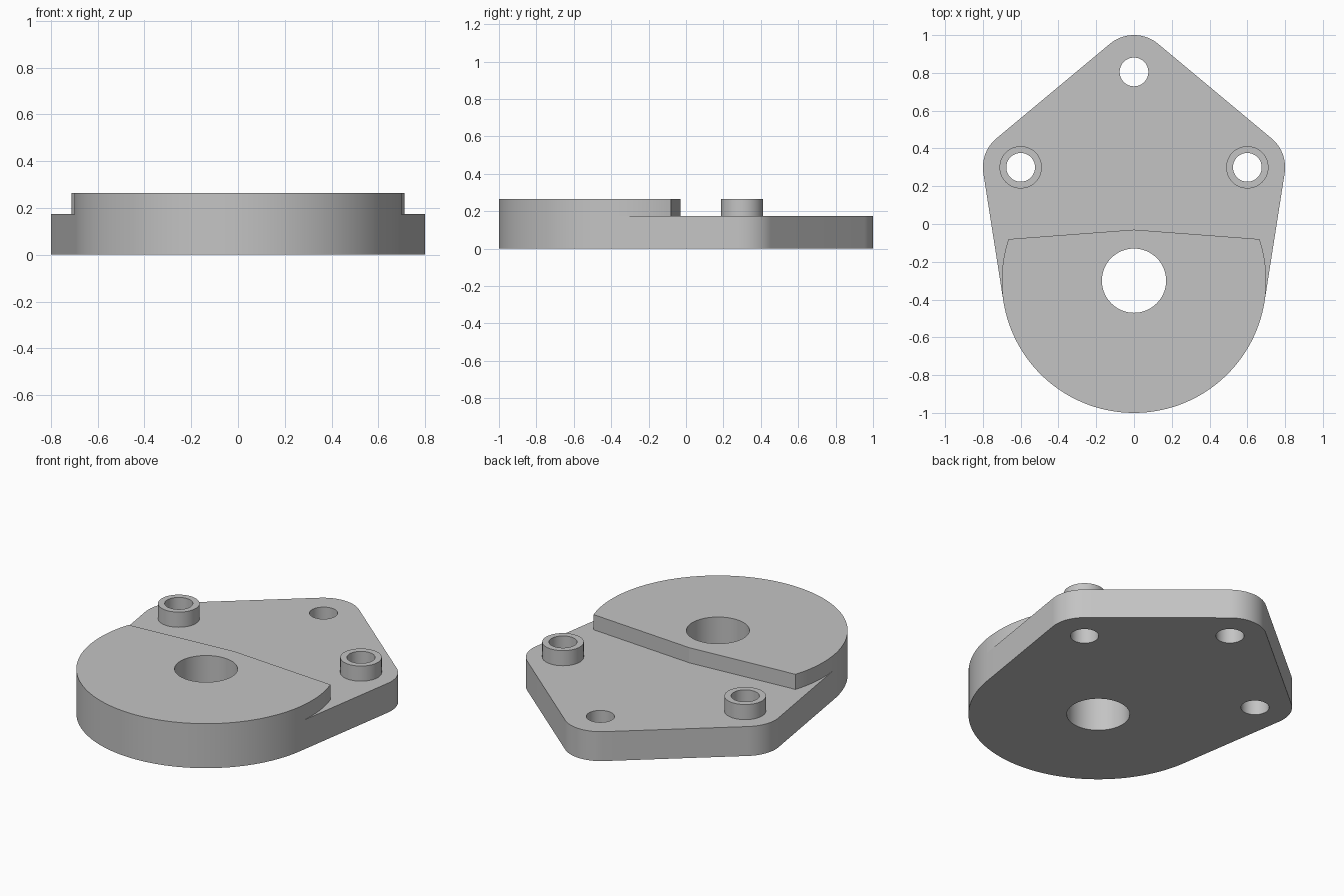
import bpy
import bmesh
from math import acos, asin, atan2, cos, hypot, pi, radians, sin, tau

cube = bpy.data.objects.get("Cube")
if cube:
    bpy.data.objects.remove(cube, do_unlink=True)

LEDGE, TOP = 0.175, 0.265
BELLY_Y, BELLY_R = -0.3, 0.7
LUG_X, LUG_Y, TIP_Y, LUG_R = 0.6, 0.3, 0.8, 0.2
BOLT_R, BOSS_R, BORE_R = 0.076, 0.112, 0.17

grey = bpy.data.materials.new("plain grey")
grey.use_nodes = True
grey.diffuse_color = (0.55, 0.55, 0.55, 1)
grey.node_tree.nodes["Principled BSDF"].inputs["Base Color"].default_value = grey.diffuse_color


def arc(x, y, r, start, end, n):
    return [(x + r * cos(start + (end - start) * i / n),
             y + r * sin(start + (end - start) * i / n)) for i in range(n + 1)]


def circle(x, y, r, n=72):
    return arc(x, y, r, 0, tau, n)[:-1]


def fill(bm, loops, z, up=True):
    """Flat face region: outline first, then any holes."""
    edges = []
    for loop in loops:
        vs = [bm.verts.new((x, y, z)) for x, y in loop]
        edges += [bm.edges.new((vs[i - 1], vs[i])) for i in range(len(vs))]
    made = bmesh.ops.triangle_fill(bm, edges=edges, use_beauty=True, normal=(0, 0, 1))
    for f in made["geom"]:
        if isinstance(f, bmesh.types.BMFace):
            f.normal_update()
            if (f.normal.z > 0) != up:
                f.normal_flip()


def wall(bm, path, z0, z1, closed=False):
    """Upright wall facing right of the path direction."""
    path = path + path[:1] if closed else path
    low = [bm.verts.new((x, y, z0)) for x, y in path]
    high = [bm.verts.new((x, y, z1)) for x, y in path]
    for i in range(len(path) - 1):
        bm.faces.new((low[i], low[i + 1], high[i + 1], high[i]))


def finish(bm, name):
    bmesh.ops.remove_doubles(bm, verts=bm.verts[:], dist=1e-5)
    mesh = bpy.data.meshes.new(name)
    bm.to_mesh(mesh)
    bm.free()
    mesh.materials.append(grey)
    ob = bpy.data.objects.new(name, mesh)
    bpy.context.collection.objects.link(ob)
    bpy.ops.object.select_all(action="DESELECT")
    ob.select_set(True)
    bpy.context.view_layer.objects.active = ob
    bpy.ops.object.shade_smooth_by_angle(angle=radians(7))


# Outline: big round belly joined by tangents to three rounded lugs
dy = LUG_Y - BELLY_Y
a = atan2(dy, LUG_X) - acos((BELLY_R - LUG_R) / hypot(LUG_X, dy))
b = atan2(LUG_X, TIP_Y - LUG_Y)
belly = arc(0, BELLY_Y, BELLY_R, pi - a, tau + a, 90)
lugs = (arc(LUG_X, LUG_Y, LUG_R, a, b, 16)
        + arc(0, TIP_Y, LUG_R, b, pi - b, 20)
        + arc(-LUG_X, LUG_Y, LUG_R, pi - b, pi - a, 16))
shell = [belly[-1]] + lugs + [belly[0]]

# Back edge of the raised deck, left to right, with a slight peak
c = asin(0.22 / BELLY_R)
step = (arc(0, BELLY_Y, BELLY_R, pi - a, pi - c, 16) + [(0, -0.03)]
        + arc(0, BELLY_Y, BELLY_R, c, a, 16))
back = step[::-1]

bore = circle(0, BELLY_Y, BORE_R)
tip_hole = circle(0, TIP_Y + 0.005, BOLT_R)
sides = {"left": LUG_X, "right": -LUG_X}
lug_holes = [circle(x, LUG_Y, BOLT_R) for x in sides.values()]
boss_rims = [circle(x, LUG_Y, BOSS_R) for x in sides.values()]

# Plate body with its raised deck
bm = bmesh.new()
fill(bm, [lugs + belly, bore, tip_hole] + lug_holes, 0, up=False)
fill(bm, [shell + step[1:-1], tip_hole] + boss_rims, LEDGE)
fill(bm, [belly + back[1:-1], bore], TOP)
wall(bm, shell, 0, LEDGE)
wall(bm, belly, 0, TOP)
wall(bm, back, LEDGE, TOP)
wall(bm, bore[::-1], 0, TOP, closed=True)
for hole in [tip_hole] + lug_holes:
    wall(bm, hole[::-1], 0, LEDGE, closed=True)
finish(bm, "mounting_plate")

# Hollow bosses around the two side holes
for side, rim, hole in zip(sides, boss_rims, lug_holes):
    bm = bmesh.new()
    fill(bm, [rim, hole], TOP)
    wall(bm, rim, LEDGE, TOP, closed=True)
    wall(bm, hole[::-1], LEDGE, TOP, closed=True)
    finish(bm, side + "_boss")
